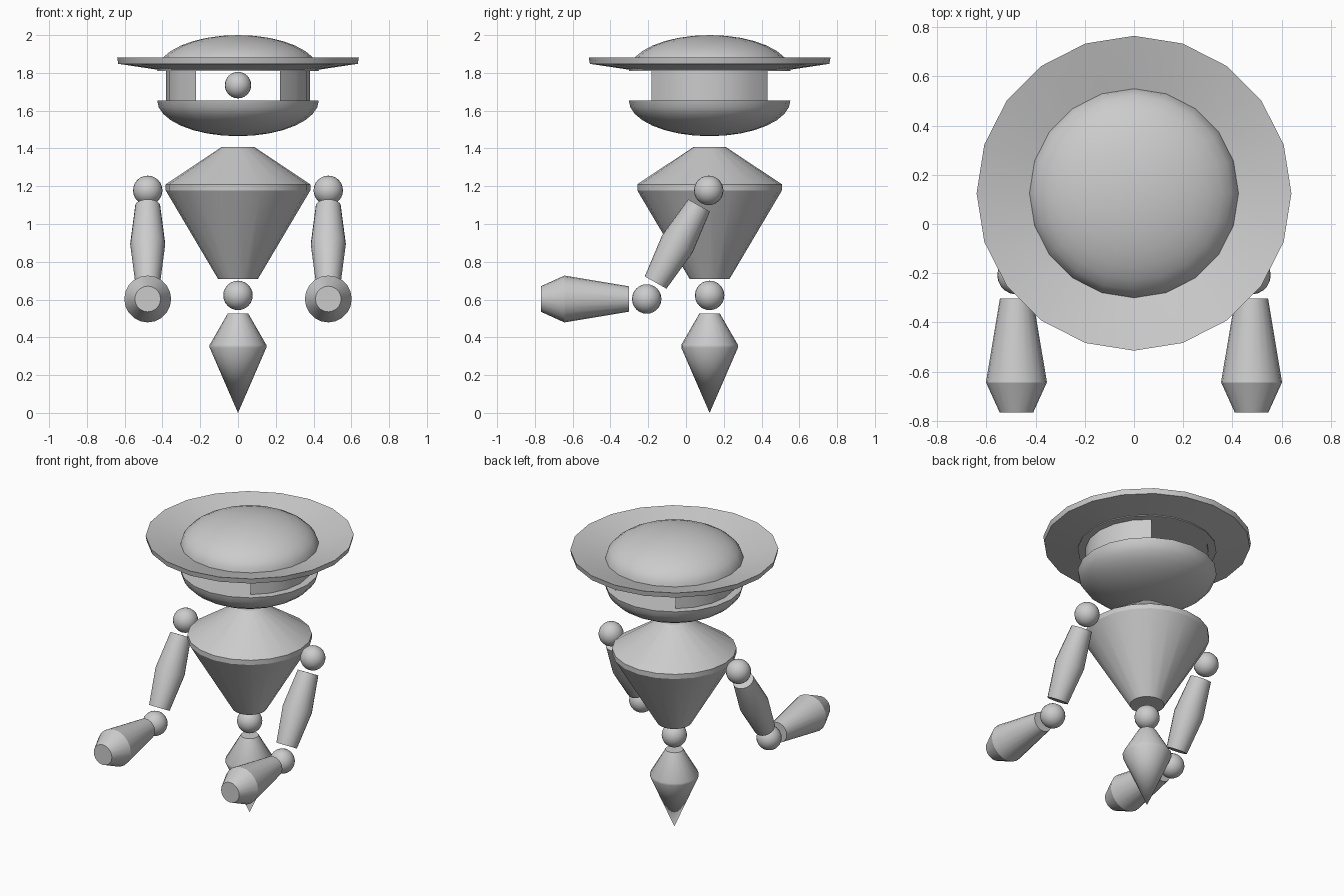
import bpy, bmesh, math
from mathutils import Vector

if "Cube" in bpy.data.objects:
    bpy.data.objects.remove(bpy.data.objects["Cube"])

SIDES = 20
CY = 0.125  # body axis in y


def finish(name, bm, angle=30):
    bmesh.ops.remove_doubles(bm, verts=bm.verts, dist=1e-5)
    mesh = bpy.data.meshes.new(name)
    bm.to_mesh(mesh)
    bm.free()
    obj = bpy.data.objects.new(name, mesh)
    bpy.context.collection.objects.link(obj)
    bpy.ops.object.select_all(action='DESELECT')
    obj.select_set(True)
    bpy.context.view_layer.objects.active = obj
    bpy.ops.object.shade_smooth_by_angle(angle=math.radians(angle))
    return obj


def lathe(name, profile, origin=(0, CY, 0), axis=(0, 0, 1), closed=False):
    """Spin (radius, height) points round an axis; open profiles get end caps."""
    bm = bmesh.new()
    rot = Vector((0, 0, 1)).rotation_difference(Vector(axis))
    rings = []
    for r, h in profile:
        ring = []
        for i in range(1 if r == 0 else SIDES):
            a = math.tau * i / SIDES
            p = Vector((r * math.cos(a), r * math.sin(a), h))
            ring.append(bm.verts.new(rot @ p + Vector(origin)))
        rings.append(ring)
    pairs = list(zip(rings, rings[1:]))
    if closed:
        pairs.append((rings[-1], rings[0]))
    for a, b in pairs:
        for i in range(SIDES):
            j = (i + 1) % SIDES
            quad = [a[i % len(a)], a[j % len(a)], b[j % len(b)], b[i % len(b)]]
            bm.faces.new(list(dict.fromkeys(quad)))
    if not closed:
        for ring in (rings[0], rings[-1]):
            if len(ring) > 2:
                bm.faces.new(ring)
    bmesh.ops.recalc_face_normals(bm, faces=bm.faces)
    return finish(name, bm)


def ball(name, loc, r):
    bm = bmesh.new()
    bmesh.ops.create_uvsphere(bm, u_segments=SIDES, v_segments=12, radius=r)
    bmesh.ops.translate(bm, verts=bm.verts, vec=loc)
    return finish(name, bm)


def limb(name, start, end, profile):
    """Tapered limb; profile is (radius, fraction along the limb)."""
    d = Vector(end) - Vector(start)
    return lathe(name, [(r, t * d.length) for r, t in profile], start, d.normalized())


def half_dome(z, height, r=0.428, steps=8):
    pts = [(r * math.cos(k * math.pi / 2 / steps),
            z + height * math.sin(k * math.pi / 2 / steps)) for k in range(steps)]
    return pts + [(0, z + height)]


# Head: squashed sphere split in two halves, with a brim on the upper half
lathe("head_dome", half_dome(1.81, 0.19))
lathe("head_bowl", half_dome(1.655, -0.19))
lathe("hat_brim", [(0.38, 1.81), (0.634, 1.848), (0.64, 1.882), (0.42, 1.822)], closed=True)

# Two curved side walls, open at front and back
for side, label in ((1, "right"), (-1, "left")):
    bm = bmesh.new()
    cols = []
    for k in range(7):
        a = math.radians(-54 + 18 * k)
        x, y = side * 0.38 * math.cos(a), CY + 0.38 * math.sin(a)
        cols.append([bm.verts.new((x, y, z)) for z in (1.65, 1.815)])
    for a, b in zip(cols, cols[1:]):
        quad = [a[0], b[0], b[1], a[1]]
        bm.faces.new(quad if side > 0 else quad[::-1])
    finish(f"head_wall_{label}", bm)
ball("eye", (0, CY, 1.735), 0.07)

# Torso, waist joint and pointed tail
lathe("torso", [(0.085, 1.408), (0.383, 1.21), (0.383, 1.178), (0.106, 0.71)])
ball("waist_joint", (0, CY, 0.622), 0.078)
lathe("tail_spike", [(0.055, 0.525), (0.15, 0.36), (0.15, 0.345), (0, 0)])

# Arms
for side, label in ((1, "right"), (-1, "left")):
    x = side * 0.478
    ball(f"shoulder_{label}", (x, 0.12, 1.178), 0.078)
    limb(f"upper_arm_{label}", (x, 0.069, 1.098), (x, -0.161, 0.69),
         [(0.066, 0), (0.093, 0.5), (0.066, 1)])
    ball(f"elbow_{label}", (x, -0.208, 0.603), 0.078)
    limb(f"forearm_{label}", (x, -0.302, 0.603), (x, -0.767, 0.603),
         [(0.067, 0), (0.124, 0.735), (0.068, 1)])
